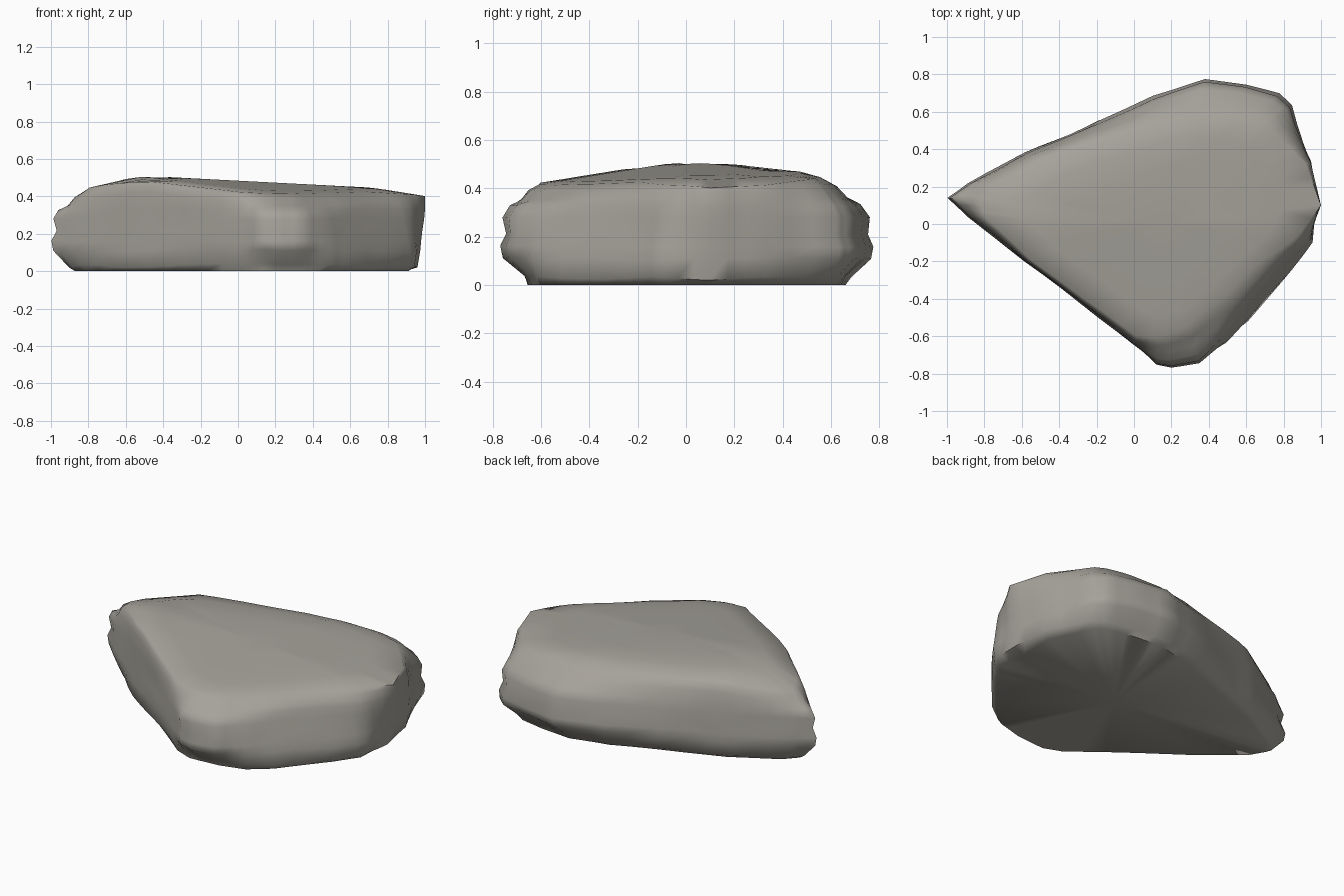
import bpy
import bmesh
from mathutils import Vector, noise

default_cube = bpy.data.objects.get("Cube")
if default_cube:
    bpy.data.objects.remove(default_cube, do_unlink=True)

SAMPLES = 3
CENTRE = Vector((0.15, 0.0))

# Widest outline, counter-clockwise: x, y, base inset, rim inset, roundness
OUTLINE = [
    (-1, .14, .13, .12, 1), (-.9, .04, .08, .07, .6), (-.6, -.2, .05, .03, 0),
    (-.3, -.43, .05, .03, 0), (0, -.66, .05, .04, .3), (.12, -.755, .1, .1, 1),
    (.2, -.77, .12, .12, 1), (.35, -.745, .11, .14, 1), (.5, -.65, .06, .15, .4),
    (.62, -.53, .04, .13, 0), (.86, -.25, .05, .12, 0), (.97, -.1, .06, .08, 0),
    (1, .1, .12, 0, 0), (.96, .34, .08, .03, 0), (.85, .64, .11, .12, .8),
    (.78, .7, .12, .15, .9), (.6, .745, .12, .15, 1), (.38, .775, .12, .15, 1),
    (.1, .7, .1, .12, .6), (-.35, .5, .08, .08, .3), (-.6, .39, .08, .07, .3),
    (-.9, .22, .1, .08, .6),
]

# Wall layers: height, base and rim share where rounded,
# base and rim share where flat, roughness
WALL = [
    (0, 1, 0, 1, 0, 0), (.03, .8, 0, .4, 0, .025), (.11, .1, 0, .2, .1, .02),
    (.16, 0, 0, .15, .2, .01), (.21, .2, 0, .1, .33, .015),
    (.28, 0, .1, .05, .5, .01), (.33, 0, .35, 0, .63, .01),
]
# Rim layers: drop below the top surface, share of rim inset
RIM = [(.06, .75), (.025, 1.05), (.006, 1.5)]


def outline_samples():
    """Yield evenly subdivided outline points with their shape values."""
    for i, start in enumerate(OUTLINE):
        following = OUTLINE[(i + 1) % len(OUTLINE)]
        for step in range(SAMPLES):
            t = step / SAMPLES
            yield [a + (b - a) * t for a, b in zip(start, following)]


def top_height(p):
    """Gently tilted crown, falling off towards every side."""
    front_fall = 0.09 * max(0, -p.y)
    back_fall = 0.1 * max(0, p.y - 0.5)
    long_side_fall = 0.16 * max(0, p.y - 0.43 * p.x - 0.35)
    tip_fall = 0.23 * max(0, -p.x - 0.5)
    side_fall = 0.08 * max(0, p.x - 0.7)
    falls = front_fall + back_fall + long_side_fall + tip_fall + side_fall
    return 0.484 - 0.052 * p.x - falls


def moved_inward(p, distance):
    return p + (CENTRE - p).normalized() * distance


def add_ring(bm, points):
    return [bm.verts.new(p) for p in points]


def bridge(bm, lower, upper):
    for i in range(len(lower)):
        j = (i + 1) % len(lower)
        bm.faces.new((lower[i], lower[j], upper[j], upper[i]))


def cap(bm, ring, height):
    middle = bm.verts.new((CENTRE.x, CENTRE.y, height))
    for i, vert in enumerate(ring):
        bm.faces.new((vert, ring[(i + 1) % len(ring)], middle))


def build_rock():
    bm = bmesh.new()
    samples = list(outline_samples())
    rings = []

    # Weathered sides, blending between rounded corners and flat walls
    for height, round_base, round_rim, flat_base, flat_rim, rough in WALL:
        points = []
        for x, y, base, rim, roundness in samples:
            rounded = base * round_base + rim * round_rim
            flat = base * flat_base + rim * flat_rim
            bump = noise.noise(Vector((x * 4, y * 4, height * 9))) * rough
            inset = flat + (rounded - flat) * roundness + bump * 0.6
            q = moved_inward(Vector((x, y)), max(0, inset))
            points.append((q.x, q.y, height + bump * 0.8))
        rings.append(add_ring(bm, points))

    # Rounded shoulder
    for drop, share in RIM:
        points = []
        for x, y, base, rim, roundness in samples:
            q = moved_inward(Vector((x, y)), rim * share)
            points.append((q.x, q.y, top_height(q) - drop))
        rings.append(add_ring(bm, points))

    # Broad crown
    for scale in (0.75, 0.5, 0.25):
        points = []
        for x, y, base, rim, roundness in samples:
            q = CENTRE.lerp(moved_inward(Vector((x, y)), rim), scale)
            points.append((q.x, q.y, top_height(q)))
        rings.append(add_ring(bm, points))

    for lower, upper in zip(rings, rings[1:]):
        bridge(bm, lower, upper)
    cap(bm, rings[-1], top_height(CENTRE))
    cap(bm, rings[0], 0)
    bmesh.ops.recalc_face_normals(bm, faces=bm.faces)

    mesh = bpy.data.meshes.new("flat_rock")
    bm.to_mesh(mesh)
    bm.free()
    rock = bpy.data.objects.new("flat_rock", mesh)
    bpy.context.collection.objects.link(rock)
    return rock


# Warm grey stone
stone = bpy.data.materials.new("warm_grey_stone")
stone.use_nodes = True
colour = (0.38, 0.362, 0.325, 1)
stone.diffuse_color = colour
shader = stone.node_tree.nodes["Principled BSDF"]
shader.inputs["Base Color"].default_value = colour
shader.inputs["Roughness"].default_value = 0.9

flat_rock = build_rock()
flat_rock.data.materials.append(stone)

# Soft shading with a crisp base edge
bpy.ops.object.select_all(action="DESELECT")
flat_rock.select_set(True)
bpy.context.view_layer.objects.active = flat_rock
bpy.ops.object.shade_smooth_by_angle(angle=1.0)
